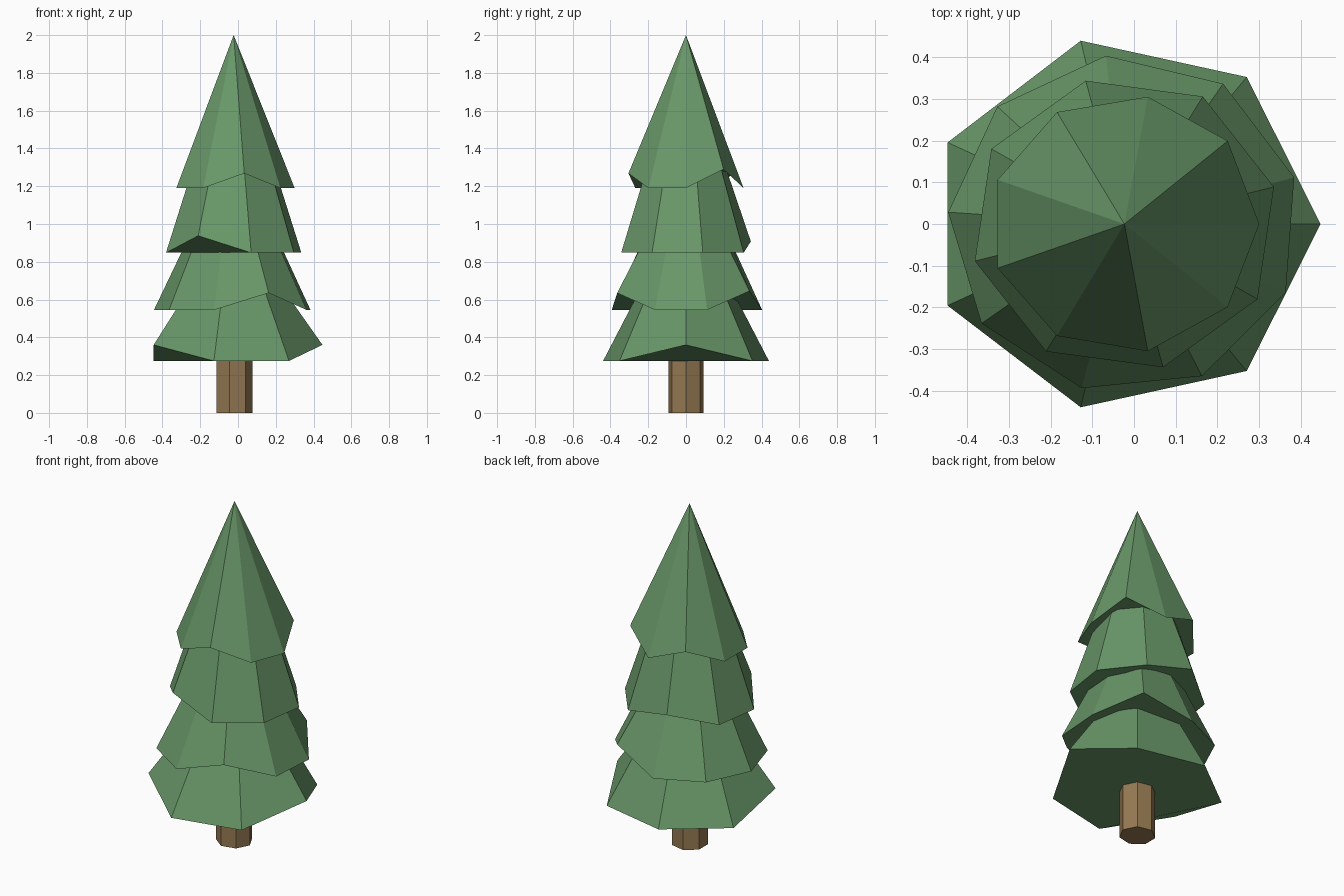
import bpy, bmesh
from math import cos, sin, tau, radians

if "Cube" in bpy.data.objects:
    bpy.data.objects.remove(bpy.data.objects["Cube"])

CX = -0.023       # trunk axis
SQUASH = 0.958    # the tree is slightly narrower front to back


def material(name, rgb):
    m = bpy.data.materials.new(name)
    m.diffuse_color = (*rgb, 1)
    m.use_nodes = True
    m.node_tree.nodes["Principled BSDF"].inputs["Base Color"].default_value = m.diffuse_color
    return m


def ring(bm, sides, radius, z, turn, lifted={}):
    pts = []
    for i in range(sides):
        a = radians(turn) + tau * i / sides
        pts.append(bm.verts.new((CX + radius * cos(a), SQUASH * radius * sin(a),
                                 z + lifted.get(i, 0))))
    return pts


def tapered(name, sides, r0, z0, r1, z1, mat, turn=0, lifted={}):
    """Closed flat-faced frustum (or cone if r1 is 0); some bottom corners lifted."""
    bm = bmesh.new()
    low = ring(bm, sides, r0, z0, turn, lifted)
    bm.faces.new(low[::-1])
    if r1:
        top = ring(bm, sides, r1, z1, turn)
        bm.faces.new(top)
    else:
        tip = bm.verts.new((CX, 0, z1))
    for i in range(sides):
        j = (i + 1) % sides
        bm.faces.new((low[i], low[j], top[j], top[i]) if r1 else (low[i], low[j], tip))
    me = bpy.data.meshes.new(name)
    bm.to_mesh(me)
    bm.free()
    me.materials.append(mat)
    ob = bpy.data.objects.new(name, me)
    bpy.context.collection.objects.link(ob)


bark = material("bark", (0.30, 0.19, 0.085))
needles = material("needles", (0.14, 0.31, 0.14))

# Trunk
tapered("trunk", 7, 0.10, 0, 0.10, 0.45, bark)

# Foliage tiers, bottom to top
tapered("foliage_bottom", 7, 0.47, 0.275, 0.245, 0.68, needles, 0, {0: 0.085, 4: 0.085})
tapered("foliage_lower", 9, 0.423, 0.545, 0.205, 1.0, needles, 16, {1: 0.10, 7: 0.09})
tapered("foliage_upper", 8, 0.37, 0.848, 0.19, 1.40, needles, 14.5, {2: 0.06, 5: 0.09})
tapered("foliage_top", 9, 0.323, 1.19, 0, 2.0, needles, 0, {1: 0.10, 3: 0.08, 7: 0.078})
